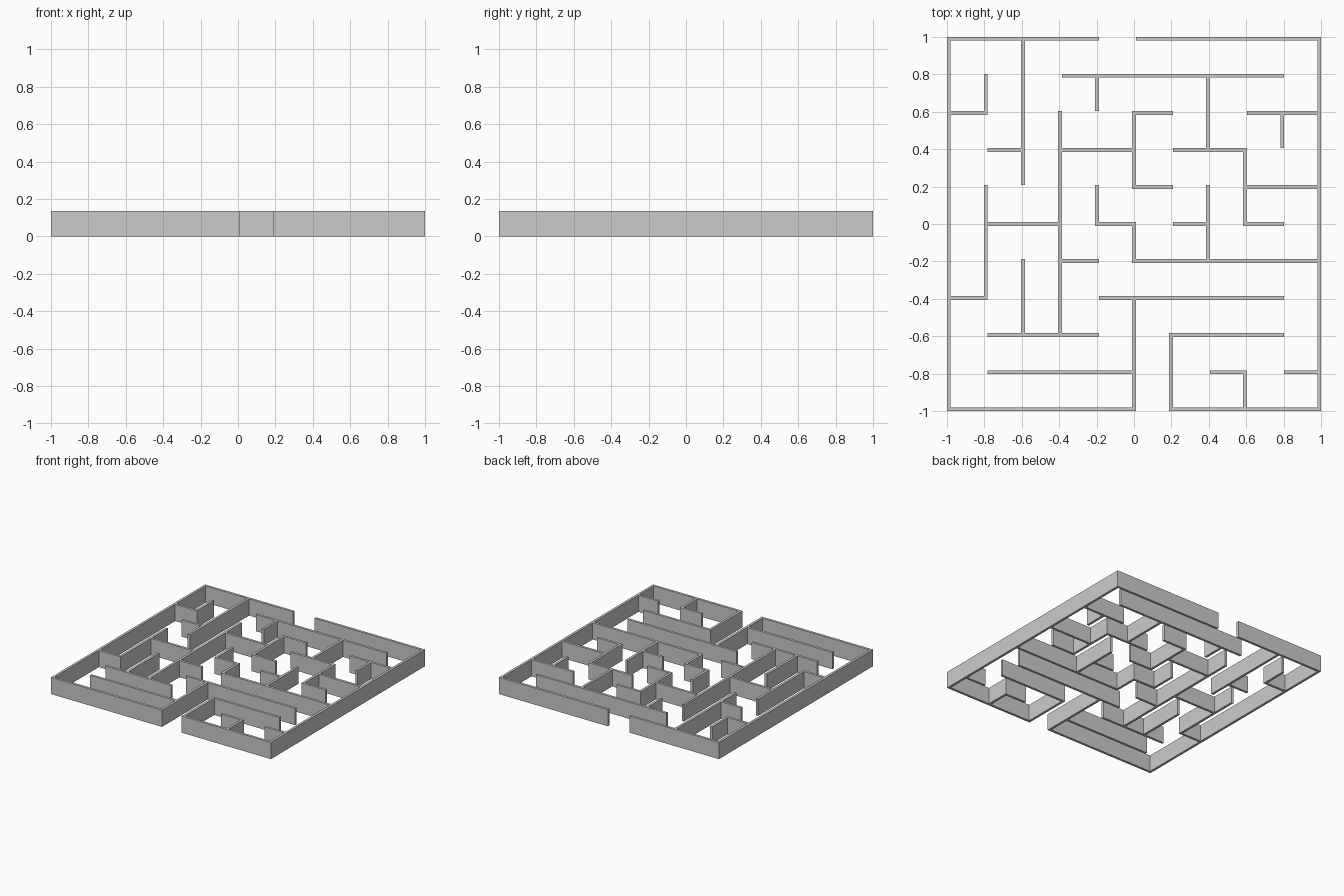
import bpy, bmesh

if "Cube" in bpy.data.objects:
    bpy.data.objects.remove(bpy.data.objects["Cube"])

N, T, H = 10, 0.02, 0.137          # cells per side, wall thickness, wall height
STEP = (2 - T) / N

# Wall runs per grid line: line index -> (start, end) in grid steps
ROWS = {0: [(0, 5), (6, 10)], 1: [(1, 5), (7, 8), (9, 10)], 2: [(1, 4), (6, 9)],
        3: [(0, 1), (4, 9)], 4: [(3, 4), (5, 10)], 5: [(1, 3), (4, 5), (6, 7), (8, 9)],
        6: [(5, 6), (8, 10)], 7: [(1, 2), (3, 5), (6, 8)], 8: [(0, 1), (5, 6), (8, 10)],
        9: [(3, 9)], 10: [(0, 4), (5, 10)]}
COLS = {0: [(0, 10)], 1: [(3, 6), (8, 9)], 2: [(2, 4), (6, 10)], 3: [(2, 8)],
        4: [(5, 6), (8, 9)], 5: [(0, 3), (4, 5), (6, 8)], 6: [(0, 2)],
        7: [(4, 6), (7, 9)], 8: [(0, 1), (5, 7)], 9: [(7, 8)], 10: [(0, 10)]}


def cells(lines, crossing):
    """Plan cells (even = post, odd = span); a free start has no post."""
    for line, runs in lines.items():
        for a, b in runs:
            joined = any(s <= line <= e for s, e in crossing.get(a, []))
            for k in range(2 * a + (0 if joined else 1), 2 * b + 1):
                yield k, 2 * line


filled = set(cells(ROWS, COLS)) | {(x, y) for y, x in cells(COLS, ROWS)}


def edge(k):
    """Coordinate of the k-th plan line (both sides of every wall line)."""
    return -1 + (k // 2) * STEP + (k % 2) * T


# Wall footprint with shared vertices
bm = bmesh.new()
verts = {}


def vert(i, j):
    if (i, j) not in verts:
        verts[i, j] = bm.verts.new((edge(i), edge(j), 0))
    return verts[i, j]


for i, j in sorted(filled):
    bm.faces.new([vert(i, j), vert(i + 1, j), vert(i + 1, j + 1), vert(i, j + 1)])

# Raise the footprint into walls
res = bmesh.ops.extrude_face_region(bm, geom=bm.faces[:], use_keep_orig=True)
top = [g for g in res["geom"] if isinstance(g, bmesh.types.BMVert)]
bmesh.ops.translate(bm, verts=top, vec=(0, 0, H))
bmesh.ops.recalc_face_normals(bm, faces=bm.faces[:])

mesh = bpy.data.meshes.new("maze_walls")
bm.to_mesh(mesh)
bm.free()
bpy.context.collection.objects.link(bpy.data.objects.new("maze_walls", mesh))
